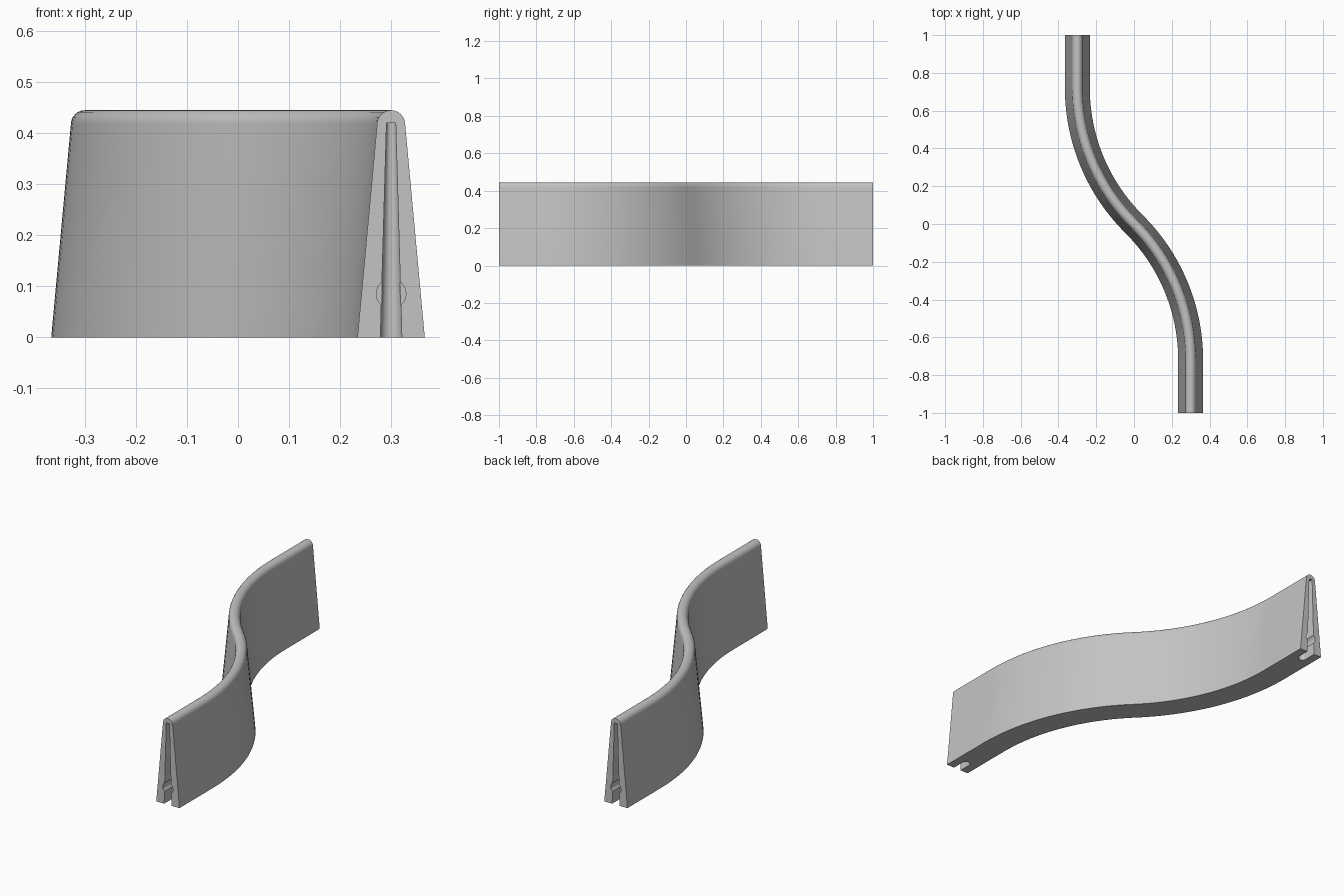
import bpy
import bmesh
from math import sin, cos, pi, atan2
from mathutils import Matrix, Vector

if "Cube" in bpy.data.objects:
    bpy.data.objects.remove(bpy.data.objects["Cube"], do_unlink=True)

OFFSET, BEND = 0.30, 0.72         # end offset in x, start of the bend in y
BASE, TIP, HEIGHT = 0.066, 0.0275, 0.445

grey = bpy.data.materials.new("light grey")
grey.use_nodes = True
colour = (0.55, 0.55, 0.55, 1)
grey.diffuse_color = colour
grey.node_tree.nodes["Principled BSDF"].inputs["Base Color"].default_value = colour


def make_object(name, bm):
    bmesh.ops.recalc_face_normals(bm, faces=bm.faces)
    mesh = bpy.data.meshes.new(name)
    bm.to_mesh(mesh)
    bm.free()
    mesh.materials.append(grey)
    obj = bpy.data.objects.new(name, mesh)
    bpy.context.collection.objects.link(obj)
    return obj


def loft(name, rings):
    bm = bmesh.new()
    loops = [[bm.verts.new(p) for p in ring] for ring in rings]
    n = len(loops[0])
    for a, b in zip(loops, loops[1:]):
        for i in range(n):
            j = (i + 1) % n
            bm.faces.new((a[i], a[j], b[j], b[i]))
    bm.faces.new(loops[0])
    bm.faces.new(loops[-1])
    return make_object(name, bm)


# Tapered cross-section with a rounded top: (sideways, z)
profile = [(-BASE, 0), (BASE, 0)]
for i in range(13):
    a = pi * i / 12
    profile.append((TIP * cos(a), HEIGHT - TIP + TIP * sin(a)))

# S-shaped path of two mirrored arcs with straight ends: (x, y, heading)
turn = 2 * atan2(OFFSET, BEND)
radius = BEND / sin(turn)
half = [(OFFSET, -1, 0)]
for i in range(21):
    a = turn * i / 20
    half.append((OFFSET - radius * (1 - cos(a)), -BEND + radius * sin(a), a))
path = half + [(-x, -y, a) for x, y, a in reversed(half[:-1])]

body = loft("curved_wall", [
    [(x + s * cos(a), y + s * sin(a), z) for s, z in profile] for x, y, a in path])


# Tapered slot with a rounded back, and a round socket across it, at each end
def slot_ring(w, z, depth=0.085):
    ring = [(-w, -0.05, z), (w, -0.05, z)]
    for i in range(9):
        a = pi * i / 8
        ring.append((w * cos(a), depth - w + w * sin(a), z))
    return ring


cutters = []
for side in (0, 1):
    place = Matrix.Rotation(pi * side, 4, "Z") @ Matrix.Translation((OFFSET, -1, 0))
    slot = loft("slot_cutter", [slot_ring(0.0225, -0.05), slot_ring(0.009, 0.42)])
    bm = bmesh.new()
    bmesh.ops.create_cone(bm, cap_ends=True, segments=32, radius1=0.029,
                          radius2=0.029, depth=0.12)
    bmesh.ops.transform(bm, verts=bm.verts,
                        matrix=Matrix.Translation(Vector((0, 0.01, 0.085)))
                        @ Matrix.Rotation(pi / 2, 4, "X"))
    socket = make_object("socket_cutter", bm)
    for cutter in (slot, socket):
        cutter.data.transform(place)
        cutter.hide_render = True
        cutters.append(cutter)

bpy.ops.object.select_all(action="DESELECT")
body.select_set(True)
bpy.context.view_layer.objects.active = body
for cutter in cutters:
    mod = body.modifiers.new("cut", "BOOLEAN")
    mod.operation = "DIFFERENCE"
    mod.solver = "EXACT"
    mod.object = cutter
    bpy.ops.object.modifier_apply(modifier=mod.name)
    bpy.data.objects.remove(cutter, do_unlink=True)

bpy.ops.object.shade_smooth_by_angle(angle=pi / 6)
